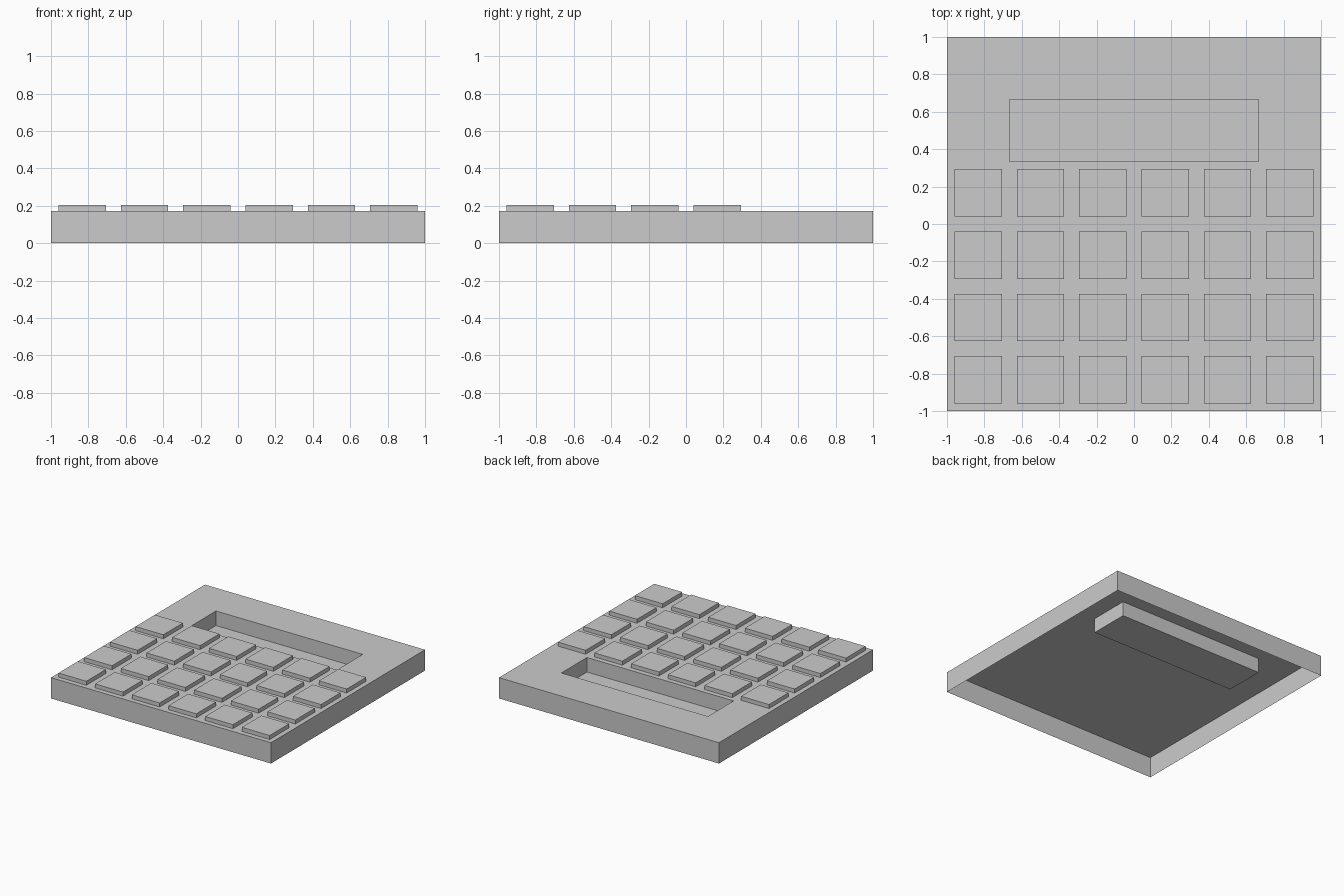
import bpy, bmesh
from mathutils import Matrix, Vector

if "Cube" in bpy.data.objects:
    bpy.data.objects.remove(bpy.data.objects["Cube"])

CELL = 1 / 3          # layout module: 6 x 6 cells
TOP = 0.171           # height of the case top
KEY_TOP = 0.204
KEY = 0.253           # key width
RECESS = 0.12         # depth of the display well


def finish(bm, name):
    mesh = bpy.data.meshes.new(name)
    bm.to_mesh(mesh)
    bm.free()
    obj = bpy.data.objects.new(name, mesh)
    bpy.context.collection.objects.link(obj)
    return obj


# Case: open-bottomed shell made from a 6 x 6 panel
bm = bmesh.new()
bmesh.ops.create_grid(bm, x_segments=6, y_segments=6, size=1,
                      matrix=Matrix.Translation((0, 0, TOP)))

# Outer walls
rim = [e for e in bm.edges if e.is_boundary]
ret = bmesh.ops.extrude_edge_only(bm, edges=rim)
for v in [g for g in ret["geom"] if isinstance(g, bmesh.types.BMVert)]:
    v.co.z = 0

# Display well: four cells pushed down
well = []
for f in bm.faces:
    c = f.calc_center_median()
    if c.z > TOP - 0.01 and abs(c.x) < 2 * CELL and CELL < c.y < 2 * CELL:
        well.append(f)
ret = bmesh.ops.extrude_face_region(bm, geom=well)
for v in [g for g in ret["geom"] if isinstance(g, bmesh.types.BMVert)]:
    v.co.z -= RECESS
leftover = [f for f in well if f.is_valid]
if leftover:
    bmesh.ops.delete(bm, geom=leftover, context='FACES')

bmesh.ops.recalc_face_normals(bm, faces=bm.faces[:])
bm.faces.ensure_lookup_table()
if max(bm.faces, key=lambda f: f.calc_center_median().z).normal.z < 0:
    bmesh.ops.reverse_faces(bm, faces=bm.faces[:])
finish(bm, "case")

# Keys: six columns by four rows of shallow blocks, open where they meet the case
h = KEY_TOP - TOP
bm = bmesh.new()
bmesh.ops.create_cube(bm, size=1, matrix=Matrix.Diagonal((KEY, KEY, h, 1)))
bmesh.ops.delete(bm, geom=[f for f in bm.faces if f.normal.z < -0.5],
                 context='FACES_ONLY')
first = finish(bm, "key")
mesh = first.data
bpy.data.objects.remove(first)
for row in range(4):
    for col in range(6):
        key = bpy.data.objects.new(f"key_{row}_{col}", mesh)
        key.location = Vector((-1 + CELL * (col + 0.5),
                               -1 + CELL * (row + 0.5), TOP + h / 2))
        bpy.context.collection.objects.link(key)
